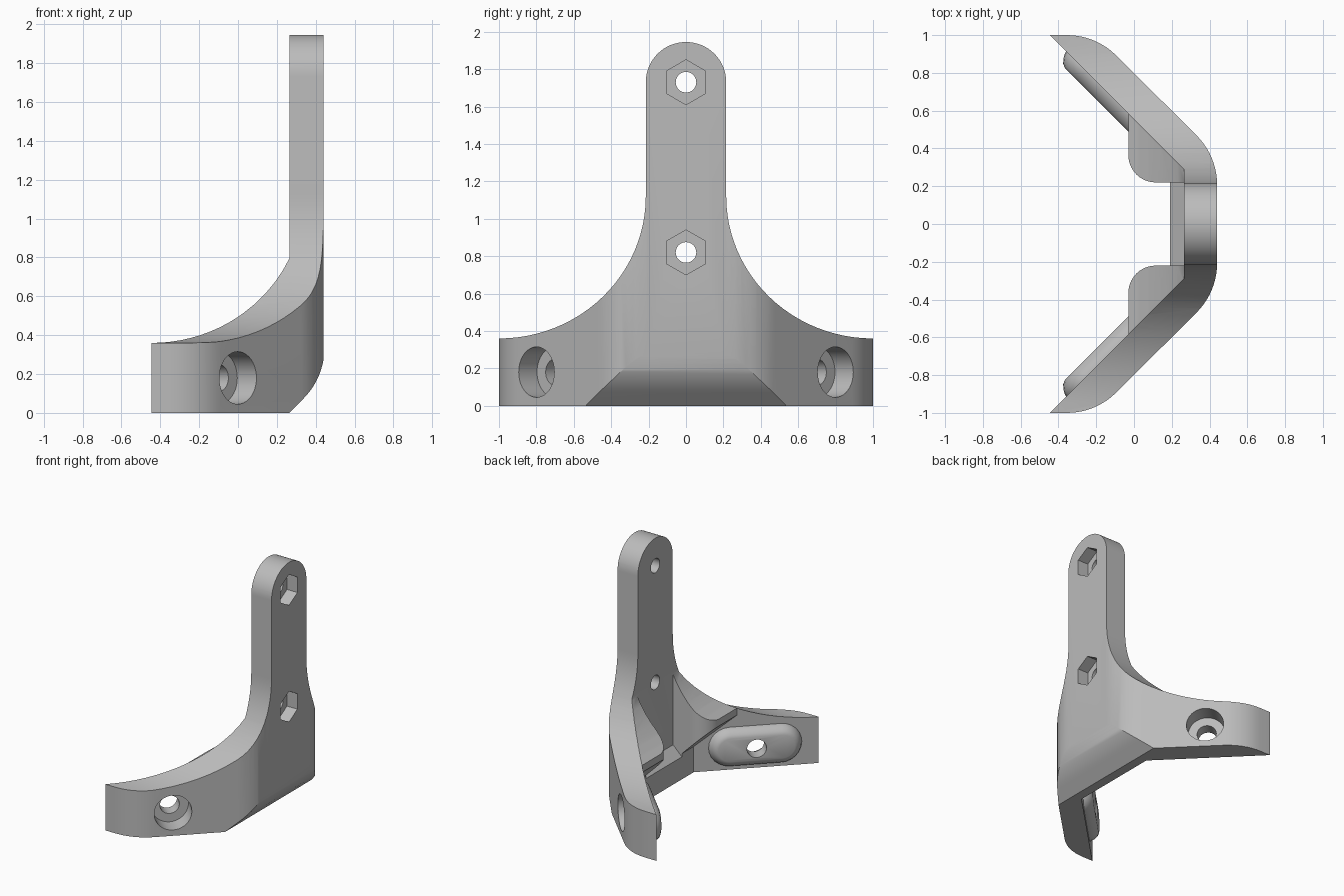
import bpy, bmesh, math
from mathutils import Matrix, Vector

if "Cube" in bpy.data.objects:
    bpy.data.objects.remove(bpy.data.objects["Cube"])

grey = bpy.data.materials.new("plain_grey")
grey.diffuse_color = (0.5, 0.5, 0.5, 1)
grey.use_nodes = True
grey.node_tree.nodes["Principled BSDF"].inputs["Base Color"].default_value = grey.diffuse_color


def frame(u, v, n, o=(0, 0, 0)):
    m = Matrix((u, v, n)).transposed().to_4x4()
    m.translation = Vector(o)
    return m


ALONG_Z = Matrix.Identity(4)
ALONG_X = frame((0, 1, 0), (0, 0, 1), (1, 0, 0))
ALONG_Y = frame((1, 0, 0), (0, 0, 1), (0, -1, 0))


def loft(name, rings, m):
    """Solid through rings of (points, height) with matching counts."""
    bm = bmesh.new()
    loops = [[bm.verts.new(m @ Vector((x, y, h))) for x, y in pts] for pts, h in rings]
    n = len(loops[0])
    bm.faces.new(loops[0])
    bm.faces.new(loops[-1])
    for a, b in zip(loops, loops[1:]):
        for i in range(n):
            bm.faces.new((a[i], a[(i + 1) % n], b[(i + 1) % n], b[i]))
    bmesh.ops.recalc_face_normals(bm, faces=bm.faces)
    me = bpy.data.meshes.new(name)
    bm.to_mesh(me)
    bm.free()
    me.materials.append(grey)
    ob = bpy.data.objects.new(name, me)
    bpy.context.collection.objects.link(ob)
    return ob


def prism(name, pts, lo, hi, m):
    return loft(name, [(pts, lo), (pts, hi)], m)


def combine(a, b, op):
    bpy.context.view_layer.objects.active = a
    mod = a.modifiers.new("combine", 'BOOLEAN')
    mod.operation, mod.object, mod.solver = op, b, 'EXACT'
    bpy.ops.object.modifier_apply(modifier=mod.name)
    bpy.data.objects.remove(b)


def arc(cx, cy, rx, ry, a0, a1, n):
    return [(cx + rx * math.cos(math.radians(a0 + (a1 - a0) * i / n)),
             cy + ry * math.sin(math.radians(a0 + (a1 - a0) * i / n))) for i in range(n + 1)]


def disc(r, n=32, start=0):
    return arc(0, 0, r, r, start, start + 360 - 360 / n, n - 1)


def stadium(half_len, half_h):
    s = half_len - half_h
    return arc(s, 0, half_h, half_h, -90, 90, 12) + arc(-s, 0, half_h, half_h, 90, 270, 12)


def mirrored(pts):
    return pts + [(-y, z) for y, z in reversed(pts)]


# Bent band in plan: outer side with rounded bends, inner side sharp
R = 0.37
half = ([(0.265, 0.29), (-0.445, 1.0)]
        + arc(-0.355, 1.0 - R, R, R, 90, 45, 8)
        + arc(0.44 - R, 0.207, R, R, 45, 0, 10))
plan = half + [(x, -y) for x, y in reversed(half)]
bracket = prism("bracket", plan, -0.1, 2.1, ALONG_Z)

# Ledge across the inside of the foot
ledge = prism("ledge", [(0.19, -0.1), (0.3, -0.1), (0.3, 0.285), (0.265, 0.25), (0.19, 0.175)],
              -0.27, 0.27, ALONG_Y)
combine(bracket, ledge, 'UNION')


def flank_z(y):
    return 1.12 - 0.76 * math.sqrt(max(0, 1 - ((1 - y) / 0.785) ** 2))


# Gussets in the inner corners, tapering down to the ledge
gusset_side = ([(0.19, -0.1), (0.3, -0.1), (0.3, flank_z(0.285))]
               + [(x, flank_z(0.555 - x)) for x in (0.265, 0.23, 0.19, 0.14, 0.08, 0.02, -0.03, -0.06)]
               + [(-0.06, 0.45), (0.19, 0.2)])
for s in (1, -1):
    pts = ([(0.3, 0.22)] + arc(0.115, 0.365, 0.145, 0.145, 270, 180, 10)
           + [(-0.03, 0.6), (0.27, 0.3), (0.3, 0.3)])
    gusset = prism("gusset", [(x, s * y) for x, y in pts], -0.2, 1.5, ALONG_Z)
    combine(gusset, prism("gusset_side", gusset_side, -0.9, 0.9, ALONG_Y), 'INTERSECT')
    combine(bracket, gusset, 'UNION')

# Broad outline: round top, straight neck, flared flanks
outline = (arc(0, 1.73, 0.215, 0.215, 90, 0, 16)[1:]
           + arc(1.0, 1.12, 0.785, 0.76, 180, 270, 24) + [(1.1, 0.36), (1.1, 0)])
outline = [(0, 1.945)] + outline + [(-y, z) for y, z in reversed(outline)]
combine(bracket, prism("outline", outline, -1, 1, ALONG_X), 'INTERSECT')

# Sloped foot with a rounded bend into the upright face
foot = ([(-1, -0.2), (0.065, -0.2)]
        + arc(0.445 - R, 0.335, R, R, -45, 0, 10) + [(0.445, 2.2), (-1, 2.2)])
combine(bracket, prism("foot_slope", foot, -1.2, 1.2, ALONG_Y), 'INTERSECT')

# Wing pads and counterbored holes
q = math.sqrt(0.5)
for s in (1, -1):
    m = frame((-s * q, q, 0), (0, 0, 1), (q, s * q, 0), (0, s * 0.8, 0.18))
    pad = loft("pad", [(stadium(0.275, 0.09), -0.241), (stadium(0.3, 0.115), -0.231),
                       (stadium(0.325, 0.14), -0.2), (stadium(0.335, 0.15), -0.174),
                       (stadium(0.335, 0.15), -0.15)], m)
    # keep the pad end behind the wing tip
    combine(bracket, pad, 'UNION')
    combine(bracket, prism("counterbore", disc(0.135, 40), -0.14, 0.3, m), 'DIFFERENCE')
    combine(bracket, prism("bolt_hole", disc(0.07), -0.5, 0.1, m), 'DIFFERENCE')

# Hex nut pockets and holes in the upright
for z in (0.82, 1.73):
    m = frame((0, 1, 0), (0, 0, 1), (1, 0, 0), (0.44, 0, z))
    combine(bracket, prism("nut_pocket", disc(0.12, 6, 90), -0.09, 0.1, m), 'DIFFERENCE')
    combine(bracket, prism("hole", disc(0.055), -0.5, 0.2, m), 'DIFFERENCE')

bpy.ops.object.select_all(action='DESELECT')
bracket.select_set(True)
bpy.context.view_layer.objects.active = bracket
bpy.ops.object.shade_smooth_by_angle(angle=math.radians(30))
